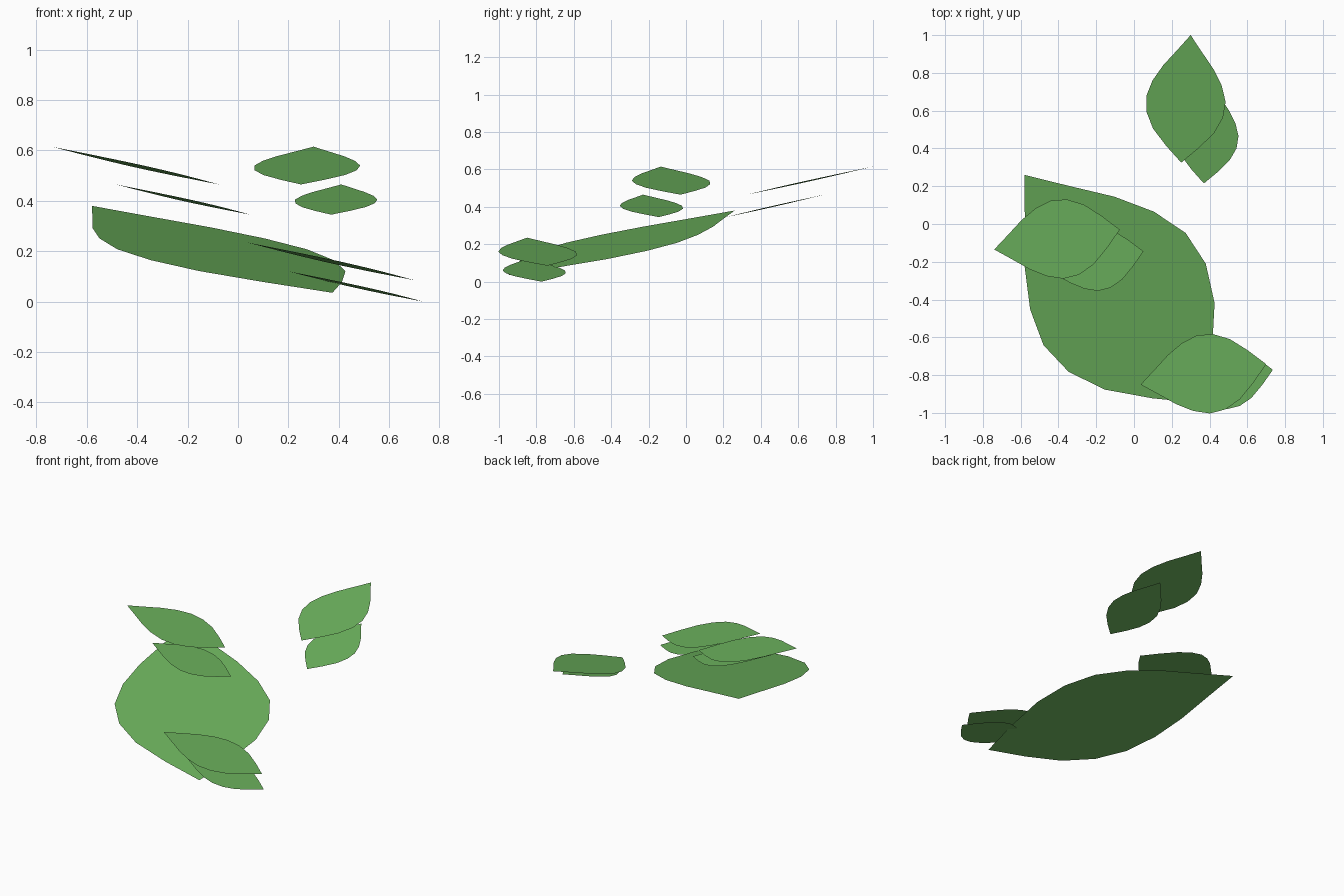
import bpy
import bmesh
from mathutils import Vector

cube = bpy.data.objects.get("Cube")
if cube:
    bpy.data.objects.remove(cube, do_unlink=True)

# One leaf green for everything
green = bpy.data.materials.new("leaf_green")
green.use_nodes = True
color = (0.148, 0.44, 0.108, 1)
green.diffuse_color = color
bsdf = next(n for n in green.node_tree.nodes if n.type == 'BSDF_PRINCIPLED')
bsdf.inputs["Base Color"].default_value = color
bsdf.inputs["Roughness"].default_value = 0.8

# Half-widths at even steps from tip to stem, relative to leaf length
HALF_WIDTHS = [0.097, 0.196, 0.271, 0.311, 0.300, 0.240, 0.130]


def leaf(name, tip, stem):
    """Flat pointed leaf between two points, level across its width."""
    tip, stem = Vector(tip), Vector(stem)
    axis = stem - tip
    flat = Vector((axis.x, axis.y, 0))
    side = Vector((-flat.y, flat.x, 0))
    steps = len(HALF_WIDTHS) + 1

    bm = bmesh.new()
    first, last = bm.verts.new(tip), bm.verts.new(stem)
    rows = []
    for i, w in enumerate(HALF_WIDTHS, 1):
        mid = tip + axis * i / steps
        rows.append([bm.verts.new(mid + side * s * w) for s in (-1, 0, 1)])
    for k in (0, 1):
        bm.faces.new((first, rows[0][k], rows[0][k + 1]))
        for a, b in zip(rows, rows[1:]):
            bm.faces.new((a[k], b[k], b[k + 1], a[k + 1]))
        bm.faces.new((rows[-1][k], last, rows[-1][k + 1]))
    bm.normal_update()
    for f in bm.faces:
        if f.normal.z < 0:
            f.normal_flip()

    mesh = bpy.data.meshes.new(name)
    bm.to_mesh(mesh)
    bm.free()
    mesh.materials.append(green)
    bpy.context.collection.objects.link(bpy.data.objects.new(name, mesh))


# Large central leaf
leaf("large_leaf", (-0.58, 0.26, 0.38), (0.375, -0.95, 0.035))

# Pairs of small overlapping leaves
leaf("back_upper_leaf", (0.30, 1.00, 0.615), (0.25, 0.325, 0.465))
leaf("back_lower_leaf", (0.41, 0.74, 0.465), (0.37, 0.215, 0.345))
leaf("right_upper_leaf", (-0.74, -0.135, 0.615), (-0.075, -0.03, 0.465))
leaf("right_lower_leaf", (-0.485, -0.23, 0.465), (0.05, -0.145, 0.345))
leaf("front_upper_leaf", (0.035, -0.85, 0.235), (0.70, -0.742, 0.085))
leaf("front_lower_leaf", (0.20, -0.855, 0.12), (0.735, -0.772, 0.0))
